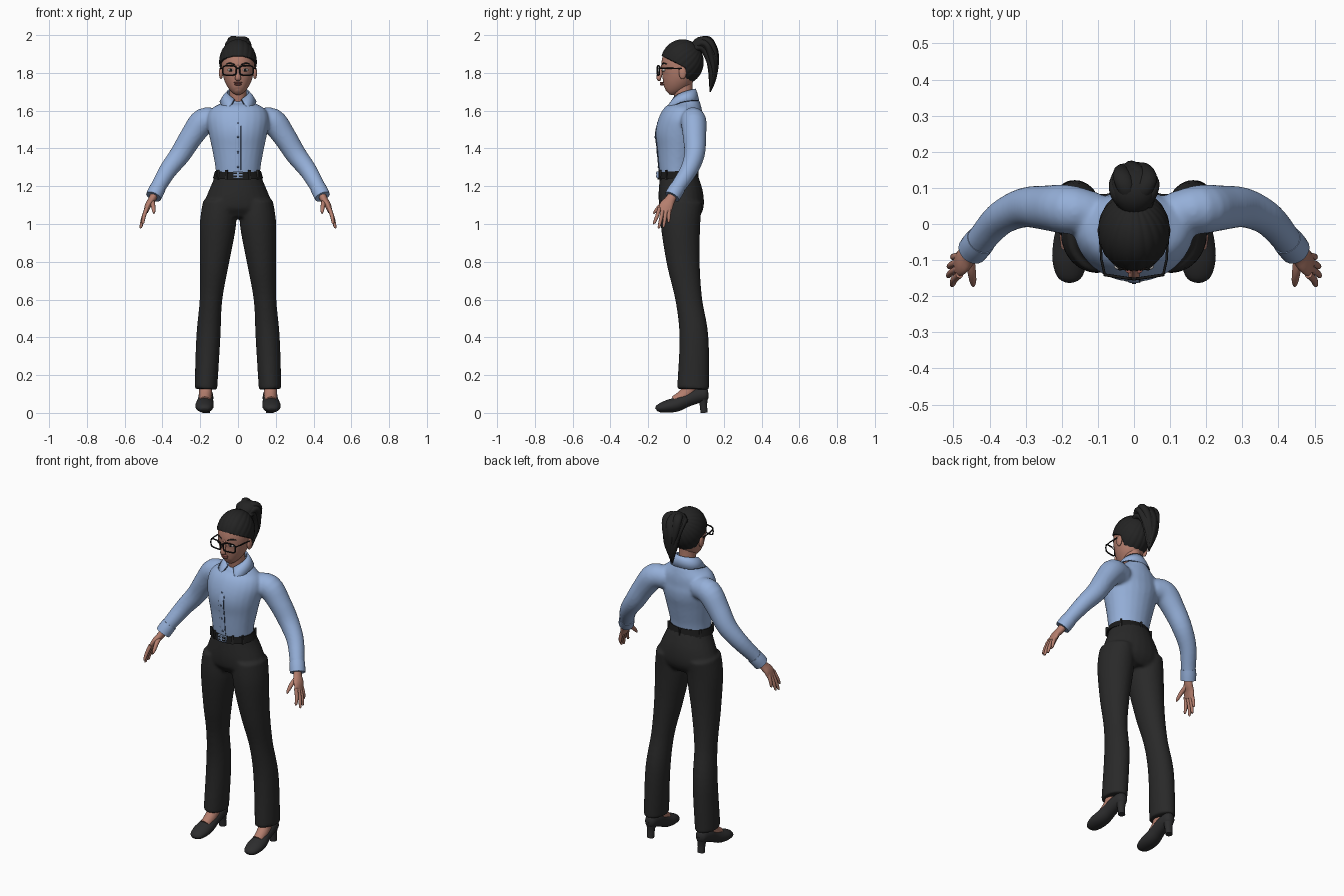
import bpy, bmesh, math
from mathutils import Vector, Matrix

if "Cube" in bpy.data.objects:
    bpy.data.objects.remove(bpy.data.objects["Cube"], do_unlink=True)

X, Y = Vector((1, 0, 0)), Vector((0, 1, 0))


def material(name, colour, roughness=0.7):
    mat = bpy.data.materials.new(name)
    mat.use_nodes = True
    mat.diffuse_color = (*colour, 1)
    shader = mat.node_tree.nodes["Principled BSDF"]
    shader.inputs["Base Color"].default_value = (*colour, 1)
    shader.inputs["Roughness"].default_value = roughness
    return mat


shirt_blue = material("shirt blue", (0.30, 0.43, 0.69))
seam_navy = material("seam navy", (0.06, 0.09, 0.16))
trouser_black = material("trouser charcoal", (0.022, 0.022, 0.022))
hair_black = material("hair black", (0.017, 0.017, 0.017))
skin_tan = material("skin tan", (0.46, 0.21, 0.155))
lip_rose = material("lip rose", (0.33, 0.11, 0.09))
shoe_black = material("shoe black", (0.026, 0.026, 0.027))
trim_black = material("trim black", (0.01, 0.01, 0.01))
eye_white = material("eye white", (0.65, 0.62, 0.6))
buckle_steel = material("buckle steel", (0.25, 0.35, 0.55))


def resample(rings, steps=4):
    """Spline through rings of (x, y, z, radius a, radius b)."""
    out = []
    for i in range(len(rings) - 1):
        quad = [rings[max(i - 1, 0)], rings[i], rings[i + 1], rings[min(i + 2, len(rings) - 1)]]
        for s in range(steps):
            t = s / steps
            out.append([b + t * ((c - a) + t * ((2 * a - 5 * b + 4 * c - d) + t * (3 * b - a - 3 * c + d))) / 2
                        if t else b for a, b, c, d in zip(*quad)])
            out[-1] = [b + (v - b) if k < 3 else max(v, 0.001) for k, (v, b) in enumerate(zip(out[-1], quad[1]))]
    return out + [list(rings[-1])]


def loft(bm, rings, hint=X, side=1, seg=24, steps=4):
    """Skin elliptical rings along a path; radius a lies along the hint axis."""
    pts = resample(rings, steps)
    loops = []
    for i, p in enumerate(pts):
        t = (Vector(pts[min(i + 1, len(pts) - 1)][:3]) - Vector(pts[max(i - 1, 0)][:3])).normalized()
        u = (hint - t * hint.dot(t)).normalized()
        v = t.cross(u)
        loop = []
        for k in range(seg):
            ang = math.tau * k / seg
            co = Vector(p[:3]) + u * p[3] * math.cos(ang) + v * p[4] * math.sin(ang)
            co.x *= side
            loop.append(bm.verts.new(co))
        loops.append(loop)
    for lo, hi in zip(loops, loops[1:]):
        for k in range(seg):
            n = (k + 1) % seg
            bm.faces.new((lo[k], lo[n], hi[n], hi[k]))
    bm.faces.new(loops[0])
    bm.faces.new(loops[-1])


def ball(bm, centre, radii, u=24, v=16):
    mtx = Matrix.Translation(centre) @ Matrix.Diagonal((*radii, 1))
    return bmesh.ops.create_uvsphere(bm, u_segments=u, v_segments=v, radius=1, matrix=mtx)["verts"]


def box(bm, centre, size, turn=0):
    mtx = Matrix.Translation(centre) @ Matrix.Rotation(turn, 4, "Z") @ Matrix.Diagonal((*size, 1))
    bmesh.ops.create_cube(bm, size=1, matrix=mtx)


def finish(name, bm, mat, mirror=False, fuse=False, recalc=True):
    if recalc:
        bmesh.ops.recalc_face_normals(bm, faces=bm.faces)
    mesh = bpy.data.meshes.new(name)
    bm.to_mesh(mesh)
    bm.free()
    mesh.materials.append(mat)
    obj = bpy.data.objects.new(name, mesh)
    bpy.context.collection.objects.link(obj)
    bpy.ops.object.select_all(action="DESELECT")
    obj.select_set(True)
    bpy.context.view_layer.objects.active = obj
    bpy.ops.object.shade_smooth_by_angle(angle=math.radians(50))
    if mirror:
        obj.modifiers.new("mirror", "MIRROR")
    if fuse:
        remesh = obj.modifiers.new("fuse", "REMESH")
        remesh.mode, remesh.voxel_size, remesh.use_smooth_shade = "VOXEL", 0.008, True
        relax = obj.modifiers.new("relax", "SMOOTH")
        relax.factor, relax.iterations = 0.5, 8
    return obj


def solid(name, rings, mat, hint=X, mirror=False):
    bm = bmesh.new()
    loft(bm, rings, hint)
    return finish(name, bm, mat, mirror)


def wire(name, points, radius, mat, closed=False, mirror=False):
    curve = bpy.data.curves.new(name, "CURVE")
    curve.dimensions, curve.bevel_depth, curve.bevel_resolution = "3D", radius, 2
    curve.use_fill_caps = True
    spline = curve.splines.new("POLY")
    spline.points.add(len(points) - 1)
    for point, co in zip(spline.points, points):
        point.co = (*co, 1)
    spline.use_cyclic_u = closed
    curve.materials.append(mat)
    obj = bpy.data.objects.new(name, curve)
    bpy.context.collection.objects.link(obj)
    if mirror:
        obj.modifiers.new("mirror", "MIRROR")


# Shirt: torso and sleeves fused
torso = [(0, -.045, 1.26, .116, .094), (0, -.045, 1.32, .123, .101), (0, -.04, 1.4, .138, .113),
         (0, -.035, 1.48, .155, .126), (0, -.022, 1.55, .165, .119), (0, -.005, 1.605, .145, .096),
         (0, 0, 1.64, .09, .075), (0, -.005, 1.665, .055, .06)]
sleeve = [(.1, .03, 1.545, .055, .06), (.18, .04, 1.545, .068, .07), (.245, .045, 1.465, .062, .062),
          (.305, .045, 1.37, .055, .056), (.37, .015, 1.285, .047, .048), (.42, -.04, 1.2, .041, .041),
          (.442, -.068, 1.155, .038, .038)]
bm = bmesh.new()
loft(bm, torso)
for side in (1, -1):
    loft(bm, sleeve, Y, side)
finish("shirt", bm, shirt_blue, fuse=True)
solid("cuffs", [(.423, -.044, 1.193, .042, .042), (.435, -.058, 1.17, .043, .043),
                (.447, -.073, 1.145, .042, .042)], shirt_blue, Y, True)

# Placket, seam and buttons follow the torso front
front = [(p[1] - p[4], p[2]) for p in resample(torso) if 1.28 < p[2] < 1.625]
solid("placket", [(0, y + .001, z, .016, .004) for y, z in front], shirt_blue)
wire("placket_seam", [(.016, y, z) for y, z in front], .0022, seam_navy)
bm = bmesh.new()
for y, z in front[1::4]:
    ball(bm, (0, y - .003, z), (.006, .003, .006), 12, 8)
finish("buttons", bm, seam_navy)

# Collar: a folded band with two front points
bm = bmesh.new()
rows = []
for i in range(41):
    t = i / 20 - 1
    top, low = t * math.radians(160), t * math.radians(143)
    rows.append((Vector((.056 * math.sin(top), -.012 + .06 * math.cos(top), 1.715 - .055 * t * t)),
                 Vector((.094 * math.sin(low), -.012 + (.078 + .05 * t * t) * math.cos(low),
                         1.655 - .072 * abs(t) ** 5))))
verts = [(bm.verts.new(a), bm.verts.new(a.lerp(b, .5) + Vector((0, 0, .006))), bm.verts.new(b)) for a, b in rows]
for p, q in zip(verts, verts[1:]):
    for k in (0, 1):
        bm.faces.new((p[k], q[k], q[k + 1], p[k + 1]))
collar = finish("collar", bm, shirt_blue)
thick = collar.modifiers.new("thickness", "SOLIDIFY")
thick.thickness, thick.offset = .008, 0
wire("collar_edge", [rows[0][0]] + [b for a, b in rows] + [rows[-1][0]], .003, seam_navy)

# Trousers: hips and legs fused
hips = [(0, -.045, 1.275, .117, .094), (0, -.036, 1.22, .136, .108), (0, -.027, 1.15, .166, .119),
        (0, -.022, 1.08, .188, .114), (0, -.025, 1.03, .17, .08)]
leg = [(.1, -.024, 1.12, .085, .11), (.106, -.029, 1.0, .096, .105), (.124, -.015, .8, .077, .088),
       (.143, .015, .6, .06, .071), (.157, .042, .4, .064, .077), (.17, .037, .125, .06, .085)]
bm = bmesh.new()
loft(bm, hips)
for side in (1, -1):
    loft(bm, leg, X, side, steps=6)
finish("trousers", bm, trouser_black, fuse=True)

# Belt, loops and buckle
solid("belt", [(0, -.043, 1.242, .133, .108), (0, -.045, 1.28, .122, .1)], trim_black)
bm = bmesh.new()
for deg in (35, 62, 118, 145, 215, 270, 325):
    a = math.radians(deg)
    box(bm, (.129 * math.cos(a), -.044 - .105 * math.sin(a), 1.261), (.01, .012, .05), math.pi / 2 - a)
finish("belt_loops", bm, trouser_black)
bm = bmesh.new()
box(bm, (0, -.151, 1.26), (.054, .012, .034))
finish("buckle", bm, buckle_steel)
bm = bmesh.new()
for x in (-.014, .014):
    for z in (1.253, 1.268):
        box(bm, (x, -.157, z), (.018, .004, .007))
finish("buckle_slots", bm, trim_black)

# Shoes and feet
solid("feet", [(.175, -.06, .06, .03, .03), (.172, 0, .1, .034, .036), (.17, .03, .16, .035, .04)],
      skin_tan, mirror=True)
bm = bmesh.new()
loft(bm, [(.178, -.157, .016, .018, .01), (.178, -.143, .024, .036, .022), (.178, -.1, .034, .048, .033),
          (.176, -.05, .045, .047, .038), (.172, 0, .068, .041, .038), (.17, .05, .088, .039, .04),
          (.168, .1, .098, .032, .037), (.168, .118, .1, .016, .022)])
loft(bm, [(.168, .09, .095, .031, .03), (.168, .092, .045, .022, .02), (.168, .096, 0, .02, .019)])
finish("heeled_shoes", bm, shoe_black, mirror=True)

# Hands: palm, four fingers and thumb
bm = bmesh.new()
loft(bm, [(.438, -.063, 1.17, .024, .02), (.455, -.083, 1.13, .027, .02), (.475, -.103, 1.1, .036, .017),
          (.488, -.114, 1.065, .034, .012)], Y)
for base, tip, x, z in ((-.14, -.168, .503, 1.0), (-.122, -.143, .514, .978),
                        (-.105, -.118, .512, .983), (-.089, -.092, .502, 1.008)):
    mid = (base + tip) / 2
    loft(bm, [(.483, base, 1.085, .01, .011), ((.493 + x) / 2, mid, (1.08 + z) / 2, .0095, .01),
              (x, tip, z + .006, .007, .007), (x, tip, z, .002, .002)], Y, seg=12)
loft(bm, [(.457, -.09, 1.125, .015, .013), (.45, -.13, 1.1, .012, .012), (.446, -.16, 1.07, .009, .009),
          (.445, -.172, 1.055, .003, .003)], X, seg=12)
finish("hands", bm, skin_tan, mirror=True)

# Head, neck, nose and ears
solid("neck", [(0, 0, 1.62, .05, .052), (0, -.014, 1.69, .046, .05), (0, -.02, 1.77, .047, .055)], skin_tan)
bm = bmesh.new()
loft(bm, [(0, -.098, 1.697, .012, .014), (0, -.09, 1.705, .03, .034), (0, -.075, 1.725, .05, .056),
          (0, -.06, 1.75, .066, .074), (0, -.046, 1.78, .078, .087), (0, -.035, 1.82, .086, .097),
          (0, -.03, 1.86, .088, .098), (0, -.025, 1.9, .08, .09), (0, -.02, 1.94, .055, .06),
          (0, -.02, 1.955, .01, .01)], seg=40)
loft(bm, [(0, -.122, 1.84, .008, .01), (0, -.132, 1.81, .009, .012), (0, -.142, 1.782, .014, .014),
          (0, -.142, 1.768, .016, .012), (0, -.134, 1.762, .01, .005)], seg=16)
for s in (1, -1):
    ball(bm, (.09 * s, -.018, 1.8), (.011, .02, .033))
finish("head", bm, skin_tan)
bm = bmesh.new()
ball(bm, (0, -.129, 1.748), (.024, .01, .005))
ball(bm, (0, -.127, 1.739), (.02, .011, .006))
finish("lips", bm, lip_rose)

# Eyes and brows
for name, mat, centre, radii in (("eyes", eye_white, (.039, -.118, 1.815), (.016, .009, .008)),
                                 ("irises", trim_black, (.038, -.1245, 1.815), (.007, .004, .007))):
    bm = bmesh.new()
    ball(bm, centre, radii)
    finish(name, bm, mat, True)
solid("brows", [(.016, -.127, 1.843, .003, .003), (.042, -.119, 1.851, .004, .004),
                (.064, -.1, 1.846, .002, .002)], hair_black, Vector((0, 0, 1)), True)

# Glasses
rim = []
for k in range(32):
    c, s = math.cos(math.tau * k / 32), math.sin(math.tau * k / 32)
    x = .045 + math.copysign(abs(c) ** .5, c) * .036
    rim.append((x, -.153 + .15 * x, 1.813 + math.copysign(abs(s) ** .5, s) * .025))
wire("glasses_rims", rim, .004, trim_black, True, True)
wire("glasses_bridge", [(-.011, -.15, 1.822), (0, -.153, 1.825), (.011, -.15, 1.822)], .004, trim_black)
wire("glasses_temples", [(.081, -.141, 1.825), (.09, -.1, 1.825), (.095, -.02, 1.822)], .0035, trim_black, mirror=True)

# Hair cap: grooves sweep to the tie, and the face area sinks beneath the skin
bm = bmesh.new()
centre = Vector((0, -.02, 1.857))
axis = Vector((0, .75, .66))
across = axis.cross(X)
for v in ball(bm, centre, (.099, .113, .12), 128, 80):
    d = v.co - centre
    edge = min(max((1.885 - .5 * (v.co.y + .12) - v.co.z) / .006, 0), 1) * min(max(-v.co.y / .008, 0), 1)
    groove = .018 * abs(math.sin(11 * math.atan2(d.dot(X), d.dot(across)))) - .008
    v.co = centre + d * (1 + groove) * (1 - .3 * edge)
finish("hair_cap", bm, hair_black)

# Ponytail: a full core with wavy locks around it
tail = [(0, .045, 1.925, .035, .03), (0, .075, 1.955, .056, .036), (0, .115, 1.945, .062, .038),
        (0, .138, 1.89, .052, .034), (0, .143, 1.82, .038, .025), (0, .138, 1.76, .02, .016),
        (0, .128, 1.71, .003, .003)]
bm = bmesh.new()
loft(bm, tail)
for n in range(8):
    lock = []
    for i, (x, y, z, a, b) in enumerate(tail):
        ang = math.tau * n / 8 + .25 * math.sin(i * 1.7 + n)
        lock.append((x + a * .72 * math.cos(ang), y + b * .6 * math.sin(ang),
                     z + b * .4 * math.sin(ang) + .012 * math.sin(n * 2.4), a * .42, b * .5))
    loft(bm, lock, seg=12)
finish("ponytail", bm, hair_black)
